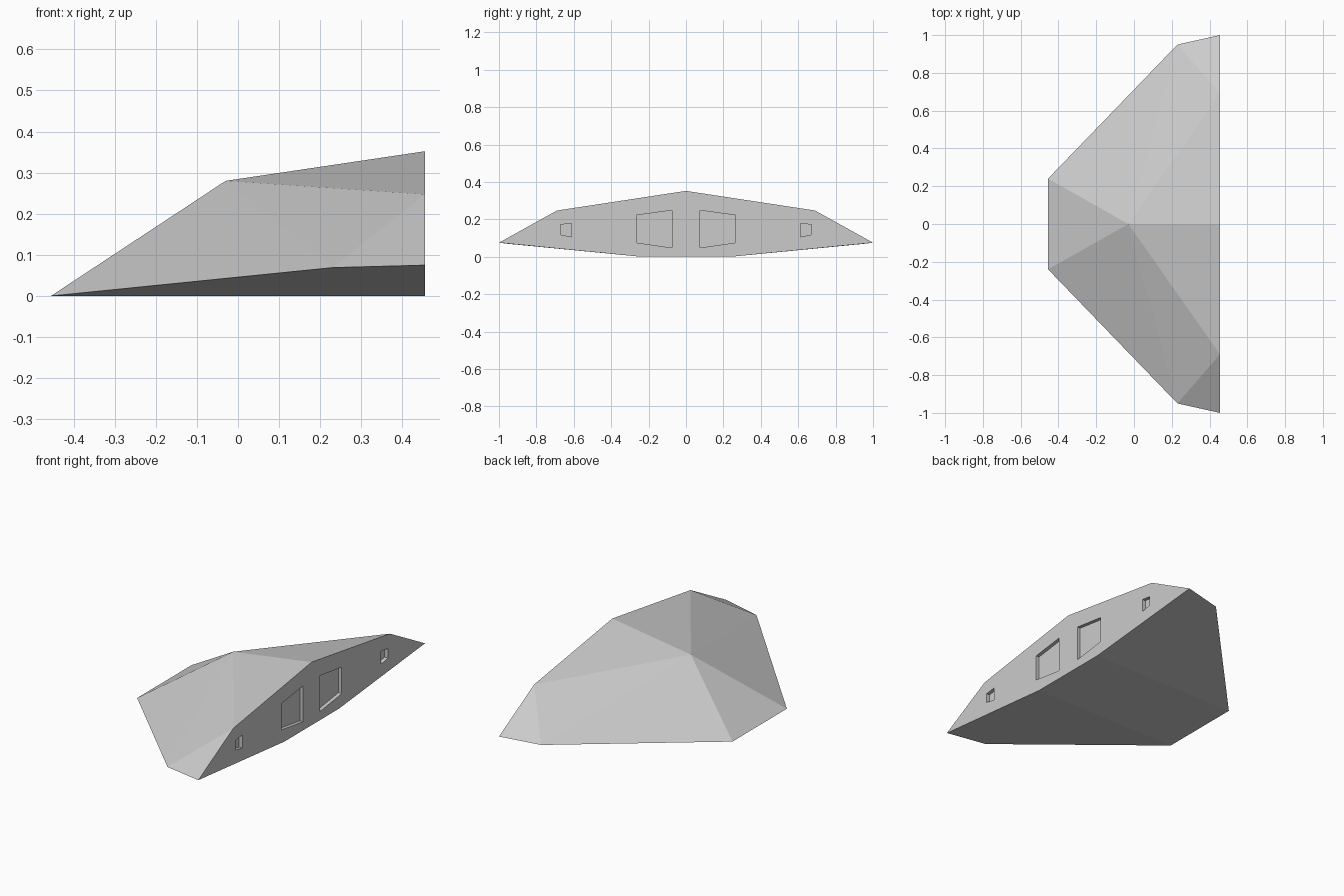
import bpy, bmesh

if "Cube" in bpy.data.objects:
    bpy.data.objects.remove(bpy.data.objects["Cube"])

grey = bpy.data.materials.new("light grey")
grey.diffuse_color = (0.6, 0.6, 0.6, 1)
grey.use_nodes = True
grey.node_tree.nodes["Principled BSDF"].inputs["Base Color"].default_value = grey.diffuse_color

REAR = 0.455        # x of the flat rear wall
DEPTH = 0.02        # depth of the rear recesses


def make_object(name, bm):
    bmesh.ops.recalc_face_normals(bm, faces=bm.faces)
    mesh = bpy.data.meshes.new(name)
    bm.to_mesh(mesh)
    bm.free()
    mesh.materials.append(grey)
    obj = bpy.data.objects.new(name, mesh)
    bpy.context.collection.objects.link(obj)
    return obj


# Faceted hull: centre points plus one side, mirrored
bm = bmesh.new()
apex = bm.verts.new((-0.03, 0, 0.28))
ridge = bm.verts.new((REAR, 0, 0.352))
sides = []
for s in (1, -1):
    nose, keel, wing, tip, shoulder = [bm.verts.new((x, s * y, z)) for x, y, z in (
        (-REAR, 0.24, 0), (REAR, 0.24, 0), (0.23, 0.95, 0.069),
        (REAR, 1.0, 0.075), (REAR, 0.69, 0.247))]
    sides.append((nose, keel, tip, shoulder))
    for face in ((nose, apex, wing), (apex, shoulder, wing), (apex, ridge, shoulder),
                 (wing, shoulder, tip), (nose, wing, tip), (nose, tip, keel)):
        bm.faces.new(face)
(n1, k1, t1, s1), (n2, k2, t2, s2) = sides
bm.faces.new((n1, n2, apex))                        # sloping nose
bm.faces.new((n1, k1, k2, n2))                      # flat belly
bm.faces.new((ridge, s1, t1, k1, k2, t2, s2))       # rear wall
hull = make_object("hull", bm)

# Tapered recesses in the rear wall: large pair and small pair
bm = bmesh.new()
for profile in (((0.075, 0.048), (0.265, 0.075), (0.265, 0.222), (0.075, 0.248)),
                ((0.612, 0.106), (0.672, 0.118), (0.672, 0.171), (0.612, 0.179))):
    for s in (1, -1):
        face = bm.faces.new([bm.verts.new((REAR - DEPTH, s * y, z)) for y, z in profile])
        ext = bmesh.ops.extrude_face_region(bm, geom=[face], use_keep_orig=True)
        moved = [g for g in ext["geom"] if isinstance(g, bmesh.types.BMVert)]
        bmesh.ops.translate(bm, verts=moved, vec=(0.1, 0, 0))
cutter = make_object("recess_cutter", bm)
cutter.hide_render = True

cut = hull.modifiers.new("recesses", 'BOOLEAN')
cut.operation = 'DIFFERENCE'
cut.solver = 'EXACT'
cut.object = cutter
bpy.context.view_layer.objects.active = hull
bpy.ops.object.modifier_apply(modifier=cut.name)
bpy.data.objects.remove(cutter)
